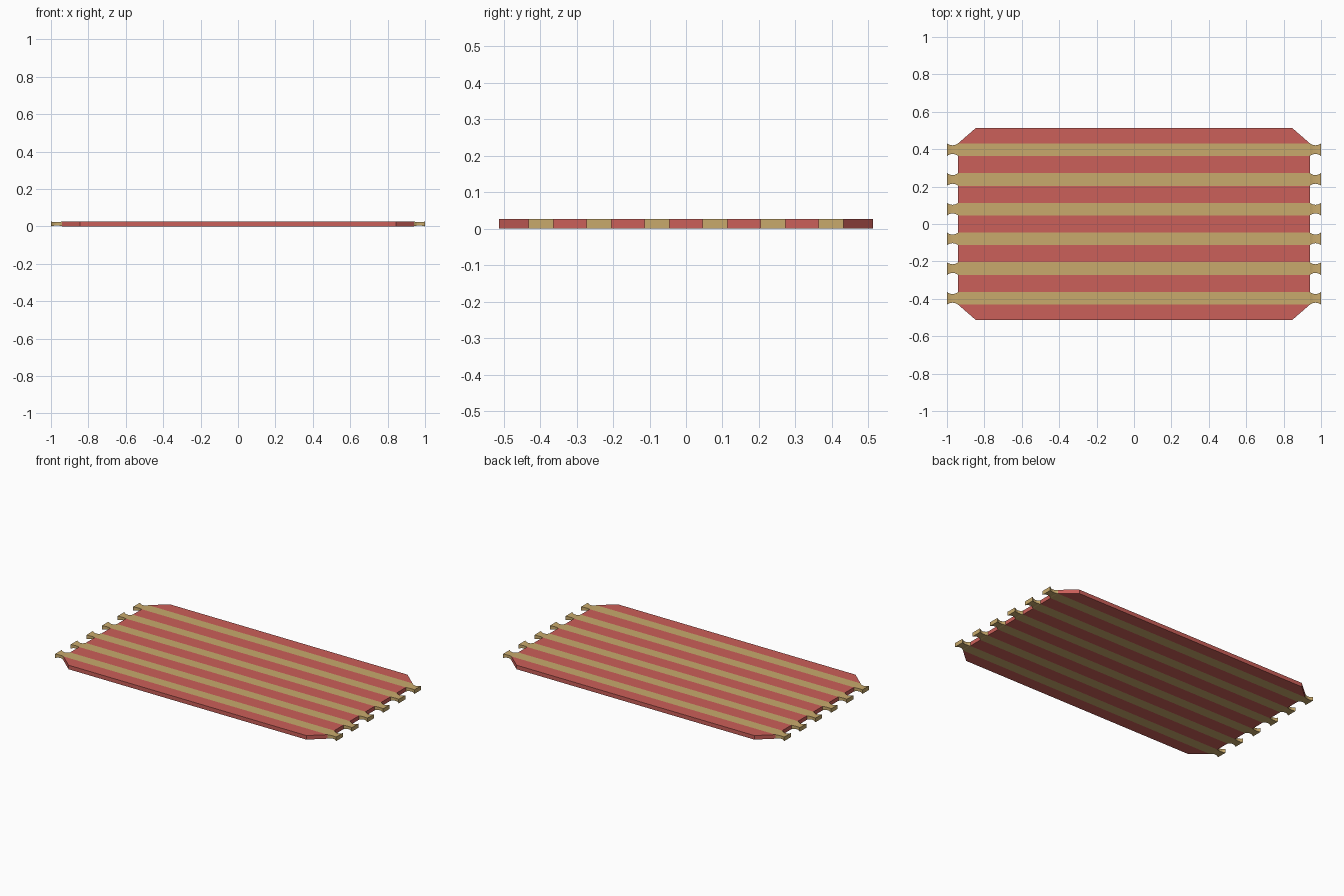
import bpy, bmesh

if "Cube" in bpy.data.objects:
    bpy.data.objects.remove(bpy.data.objects["Cube"])

H = 0.026          # board thickness
PITCH = 0.159      # spacing between bars
BAR = 0.034        # half width of a bar
EDGE = 0.94        # half length of the red panels


def material(name, color):
    m = bpy.data.materials.new(name)
    m.diffuse_color = color
    m.use_nodes = True
    m.node_tree.nodes["Principled BSDF"].inputs["Base Color"].default_value = m.diffuse_color
    return m


RED = material("red", (0.60, 0.115, 0.10, 1))
TAN = material("tan", (0.58, 0.40, 0.15, 1))


def loft(name, sections, mat):
    """Join rectangular sections (x, y0, y1, z0, z1) along x and cap the ends."""
    bm = bmesh.new()
    rings = [[bm.verts.new(p) for p in
              ((x, y0, z0), (x, y1, z0), (x, y1, z1), (x, y0, z1))]
             for x, y0, y1, z0, z1 in sections]
    for a, b in zip(rings, rings[1:]):
        for i in range(4):
            j = (i + 1) % 4
            bm.faces.new((a[i], a[j], b[j], b[i]))
    bm.faces.new(rings[0])
    bm.faces.new(rings[-1])
    bmesh.ops.recalc_face_normals(bm, faces=bm.faces)
    me = bpy.data.meshes.new(name)
    bm.to_mesh(me)
    bm.free()
    me.materials.append(mat)
    ob = bpy.data.objects.new(name, me)
    bpy.context.collection.objects.link(ob)


def prism(name, outline, mat):
    """Extrude a flat outline up to the board thickness."""
    bm = bmesh.new()
    face = bm.faces.new([bm.verts.new((x, y, 0)) for x, y in outline])
    top = bmesh.ops.extrude_face_region(bm, geom=[face])["geom"]
    bmesh.ops.translate(bm, vec=(0, 0, H),
                        verts=[v for v in top if isinstance(v, bmesh.types.BMVert)])
    bmesh.ops.recalc_face_normals(bm, faces=bm.faces)
    me = bpy.data.meshes.new(name)
    bm.to_mesh(me)
    bm.free()
    me.materials.append(mat)
    ob = bpy.data.objects.new(name, me)
    bpy.context.collection.objects.link(ob)


# Tan bars with pinched, flared ends
half = [(EDGE, 1.0), (0.948, 0.85), (0.958, 0.73), (0.97, 0.68),
        (0.982, 0.73), (0.992, 0.85), (1.0, 1.0)]
profile = [(-x, s) for x, s in reversed(half)] + half
centres = [(i - 2.5) * PITCH for i in range(6)]
for i, c in enumerate(centres):
    loft(f"bar_{i + 1}",
         [(x, c - BAR * s, c + BAR * s, H / 2 * (1 - s), H / 2 * (1 + s))
          for x, s in profile], TAN)

# Red panels between the bars
for i, (a, b) in enumerate(zip(centres, centres[1:])):
    y0, y1 = a + BAR, b - BAR
    prism(f"panel_{i + 1}",
          [(-EDGE, y0), (EDGE, y0), (EDGE, y1), (-EDGE, y1)], RED)

# Outer red panels with cut corners
inner = centres[-1] + BAR
for name, s in (("back_edge_panel", 1), ("front_edge_panel", -1)):
    prism(name, [(-EDGE, s * inner), (EDGE, s * inner),
                 (0.846, s * 0.513), (-0.846, s * 0.513)], RED)
